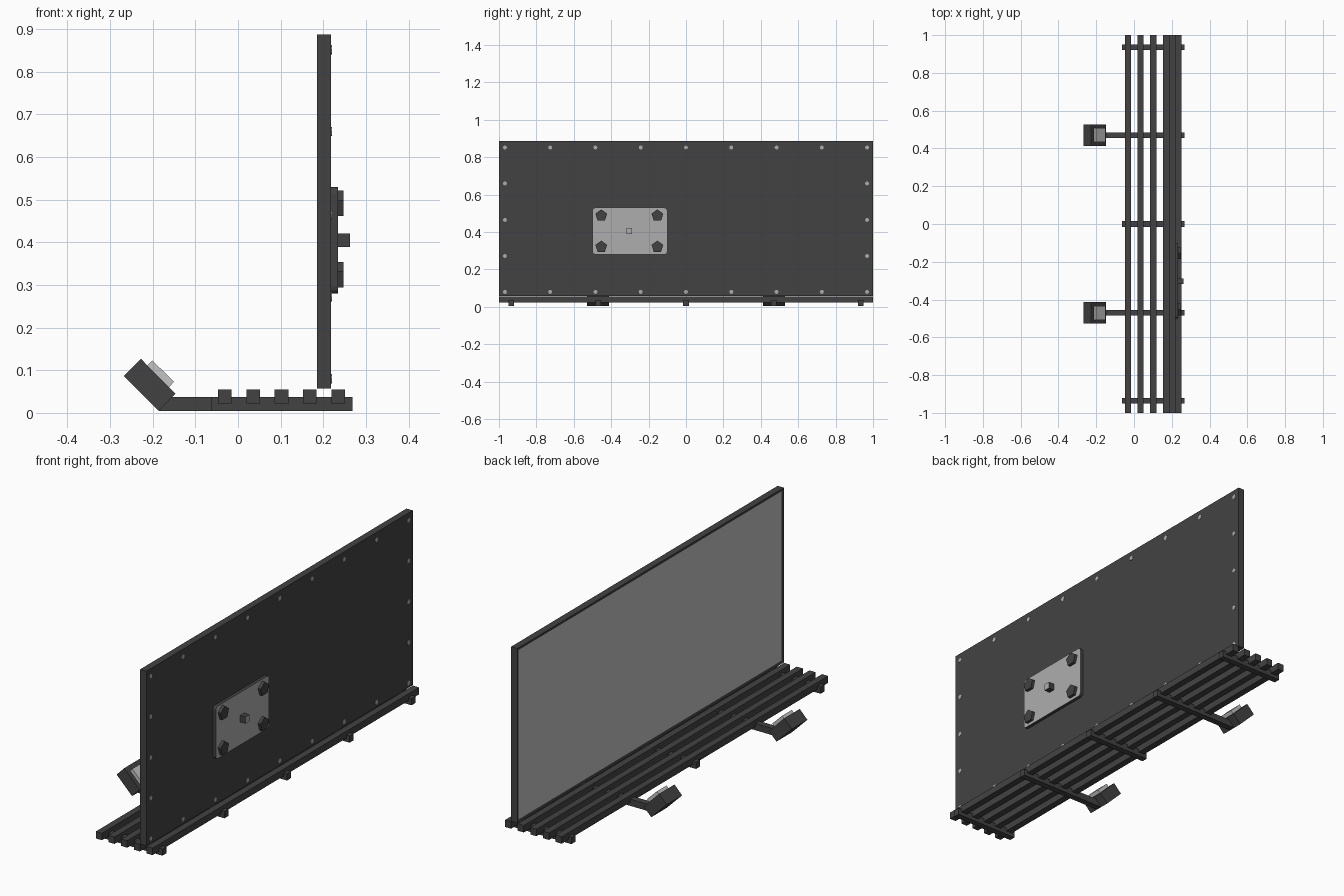
import bpy, bmesh, math
from mathutils import Matrix

if "Cube" in bpy.data.objects:
    bpy.data.objects.remove(bpy.data.objects["Cube"])


def material(name, v):
    m = bpy.data.materials.new(name)
    m.diffuse_color = (v, v, v, 1)
    m.use_nodes = True
    m.node_tree.nodes["Principled BSDF"].inputs["Base Color"].default_value = m.diffuse_color
    return m


DARK = material("dark grey", 0.055)
STEEL = material("light steel", 0.42)
PALE = material("pale panel", 0.55)


def finish(name, bm, *mats):
    bmesh.ops.recalc_face_normals(bm, faces=bm.faces[:])
    me = bpy.data.meshes.new(name)
    bm.to_mesh(me)
    bm.free()
    for m in mats:
        me.materials.append(m)
    ob = bpy.data.objects.new(name, me)
    bpy.context.collection.objects.link(ob)
    return ob


def prism(name, pts, start, end, axis, *mats, front=None):
    """Extrude a profile: axis 'y' takes (x,z) points, axis 'x' takes (y,z).
    front = material index for the face looking along +x."""
    bm = bmesh.new()
    place = (lambda p, t: (p[0], t, p[1])) if axis == 'y' else (lambda p, t: (t, p[0], p[1]))
    a = [bm.verts.new(place(p, start)) for p in pts]
    b = [bm.verts.new(place(p, end)) for p in pts]
    bm.faces.new(a)
    bm.faces.new(b)
    n = len(pts)
    for i in range(n):
        bm.faces.new((a[i], a[(i + 1) % n], b[(i + 1) % n], b[i]))
    bmesh.ops.recalc_face_normals(bm, faces=bm.faces[:])
    if front is not None:
        for f in bm.faces:
            if f.normal.x > 0.9:
                f.material_index = front
    return finish(name, bm, *mats)


def box(name, x0, x1, y0, y1, z0, z1, *mats, front=None):
    return prism(name, [(y0, z0), (y1, z0), (y1, z1), (y0, z1)], x0, x1, 'x', *mats, front=front)


def ring(y, z, r, n, turn=math.pi / 2):
    return [(y + r * math.cos(turn + 2 * math.pi * i / n),
             z + r * math.sin(turn + 2 * math.pi * i / n)) for i in range(n)]


# slatted base
for i in range(5):
    x = -0.031 + i * 0.0665
    box("base_slat", x - 0.016, x + 0.016, -1, 1, 0.022, 0.055, DARK)
for y in (-0.935, 0, 0.935):
    box("cross_beam", -0.063, 0.268, y - 0.015, y + 0.015, 0.005, 0.037, DARK)

# lamp arms and tilted lamps
for s in (-1, 1):
    y = s * 0.47
    box("lamp_arm", -0.185, 0.268, y - 0.015, y + 0.015, 0.005, 0.037, DARK)
    prism("lamp_housing", [(-0.268, 0.086), (-0.228, 0.127), (-0.147, 0.045), (-0.187, 0.005)],
          y - 0.058, y + 0.058, 'y', DARK)
    prism("lamp_glass", [(-0.213, 0.111), (-0.201, 0.123), (-0.150, 0.073), (-0.162, 0.060)],
          y - 0.037, y + 0.037, 'y', PALE)

# display board, its -x face inset to leave a thin frame
bm = bmesh.new()
bmesh.ops.create_cube(bm, size=1, matrix=Matrix.Translation((0.202, 0, 0.472))
                      @ Matrix.Diagonal((0.033, 2, 0.83, 1)))
face = min(bm.faces, key=lambda f: f.calc_center_median().x)
bmesh.ops.inset_region(bm, faces=[face], thickness=0.018)
face.material_index = 1
for v in face.verts:
    v.co.x += 0.003
finish("display_board", bm, DARK, PALE)

# screws round the back of the board
spots = [(-0.968 + i * 0.242, z) for i in range(9) for z in (0.08, 0.852)]
spots += [(s * 0.968, z) for s in (-1, 1) for z in (0.272, 0.465, 0.66)]
for y, z in spots:
    prism("board_screw", ring(y, z, 0.011, 8), 0.216, 0.220, 'x', STEEL)

# rear mounting plate with rounded corners
corners = []
for k, (y, z) in enumerate([(-0.115, 0.515), (-0.485, 0.515), (-0.485, 0.295), (-0.115, 0.295)]):
    for j in range(4):
        t = math.pi / 2 * (k + j / 3)
        corners.append((y + 0.015 * math.cos(t), z + 0.015 * math.sin(t)))
prism("mounting_plate", corners, 0.217, 0.234, 'x', DARK, STEEL, front=1)
for y in (-0.453, -0.153):
    for z in (0.488, 0.321):
        prism("plate_bolt", ring(y, z, 0.033, 5), 0.233, 0.248, 'x', DARK)
box("plate_peg", 0.233, 0.263, -0.318, -0.288, 0.389, 0.421, DARK, STEEL, front=1)
